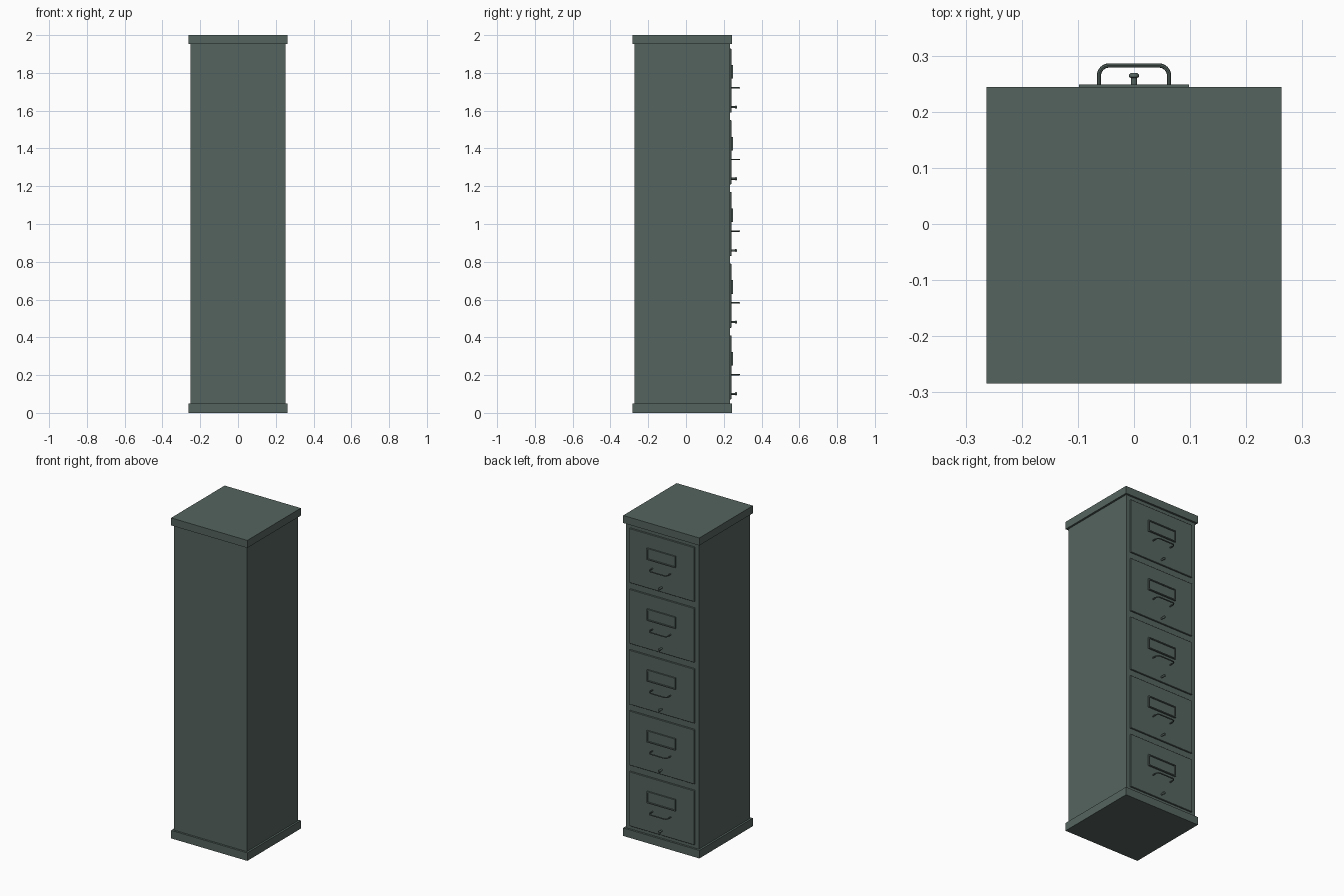
import bpy, bmesh, math

if "Cube" in bpy.data.objects:
    bpy.data.objects.remove(bpy.data.objects["Cube"])

green = bpy.data.materials.new("dark grey green")
green.diffuse_color = (0.09, 0.127, 0.112, 1)
green.use_nodes = True
green.node_tree.nodes["Principled BSDF"].inputs["Base Color"].default_value = green.diffuse_color

CY = -0.02          # cabinet centre in y
FACE = 0.232        # drawer side of the body (+y)
PLATE = 0.240       # drawer face


def finish(name, bm):
    me = bpy.data.meshes.new(name)
    bm.to_mesh(me)
    bm.free()
    ob = bpy.data.objects.new(name, me)
    bpy.context.collection.objects.link(ob)
    me.materials.append(green)
    return ob


def box(name, x, y, z, bevel=0):
    bm = bmesh.new()
    bmesh.ops.create_cube(bm, size=1)
    for v in bm.verts:
        for i, (a, b) in enumerate((x, y, z)):
            v.co[i] = a if v.co[i] < 0 else b
    if bevel:
        bmesh.ops.bevel(bm, geom=bm.edges[:], offset=bevel, segments=1, affect='EDGES')
    return finish(name, bm)


def label_holder(name, z):
    # raised frame with a recessed card area
    bm = bmesh.new()
    bmesh.ops.create_cube(bm, size=1)
    for v in bm.verts:
        v.co.x *= 0.196
        v.co.y = PLATE - 0.002 if v.co.y < 0 else 0.249
        v.co.z = z + v.co.z * 0.072
    bm.faces.ensure_lookup_table()
    front = max(bm.faces, key=lambda f: f.calc_center_median().y)
    bmesh.ops.inset_region(bm, faces=[front], thickness=0.009)
    bmesh.ops.inset_region(bm, faces=[front], thickness=0.0005, depth=-0.006)
    return finish(name, bm)


def smooth(ob):
    bpy.ops.object.select_all(action='DESELECT')
    ob.select_set(True)
    bpy.context.view_layer.objects.active = ob
    bpy.ops.object.shade_smooth_by_angle(angle=math.radians(40))


def handle(name, z):
    # round bar bent into a U, lying flat
    half, out, r = 0.0625, 0.2825, 0.018
    pts = [(-half, PLATE - 0.004)]
    for i in range(7):
        a = math.pi - i * math.pi / 12
        pts.append((-half + r + r * math.cos(a), out - r + r * math.sin(a)))
    pts += [(-x, y) for x, y in reversed(pts)]
    cu = bpy.data.curves.new(name, 'CURVE')
    cu.dimensions = '3D'
    cu.bevel_depth = 0.0038
    cu.bevel_resolution = 2
    cu.use_fill_caps = True
    sp = cu.splines.new('POLY')
    sp.points.add(len(pts) - 1)
    for p, (x, y) in zip(sp.points, pts):
        p.co = (x, y, z, 1)
    ob = bpy.data.objects.new(name, cu)
    bpy.context.collection.objects.link(ob)
    cu.materials.append(green)
    bpy.ops.object.select_all(action='DESELECT')
    ob.select_set(True)
    bpy.context.view_layer.objects.active = ob
    bpy.ops.object.convert(target='MESH')
    smooth(bpy.context.object)


def knob(name, z):
    # lathed profile (radius, y) around the y axis
    prof = [(0, 0.236), (0.0055, 0.236), (0.0055, 0.260), (0.0085, 0.262),
            (0.0085, 0.266), (0.006, 0.269), (0, 0.269)]
    bm = bmesh.new()
    vs = [bm.verts.new((r, y, z)) for r, y in prof]
    es = [bm.edges.new(p) for p in zip(vs, vs[1:])]
    bmesh.ops.spin(bm, geom=vs + es, cent=(0, 0, z), axis=(0, 1, 0),
                   angle=2 * math.pi, steps=16)
    bmesh.ops.remove_doubles(bm, verts=bm.verts[:], dist=1e-5)
    bmesh.ops.recalc_face_normals(bm, faces=bm.faces[:])
    smooth(finish(name, bm))


# cabinet shell
box("cabinet_body", (-0.251, 0.251), (CY - 0.252, FACE), (0.04, 1.96))
for name, z in (("base_plinth", (0, 0.05)), ("top_cap", (1.953, 2.0))):
    box(name, (-0.263, 0.263), (CY - 0.264, CY + 0.264), z)

# five identical drawers on the +y side
for i in range(5):
    c = 0.241 + 0.3795 * i
    n = f"_{i + 1}"
    box("drawer_front" + n, (-0.225, 0.225), (FACE - 0.004, PLATE), (c - 0.17, c + 0.17), 0.002)
    label_holder("label_holder" + n, c + 0.046)
    handle("drawer_handle" + n, c - 0.038)
    knob("drawer_knob" + n, c - 0.14)
